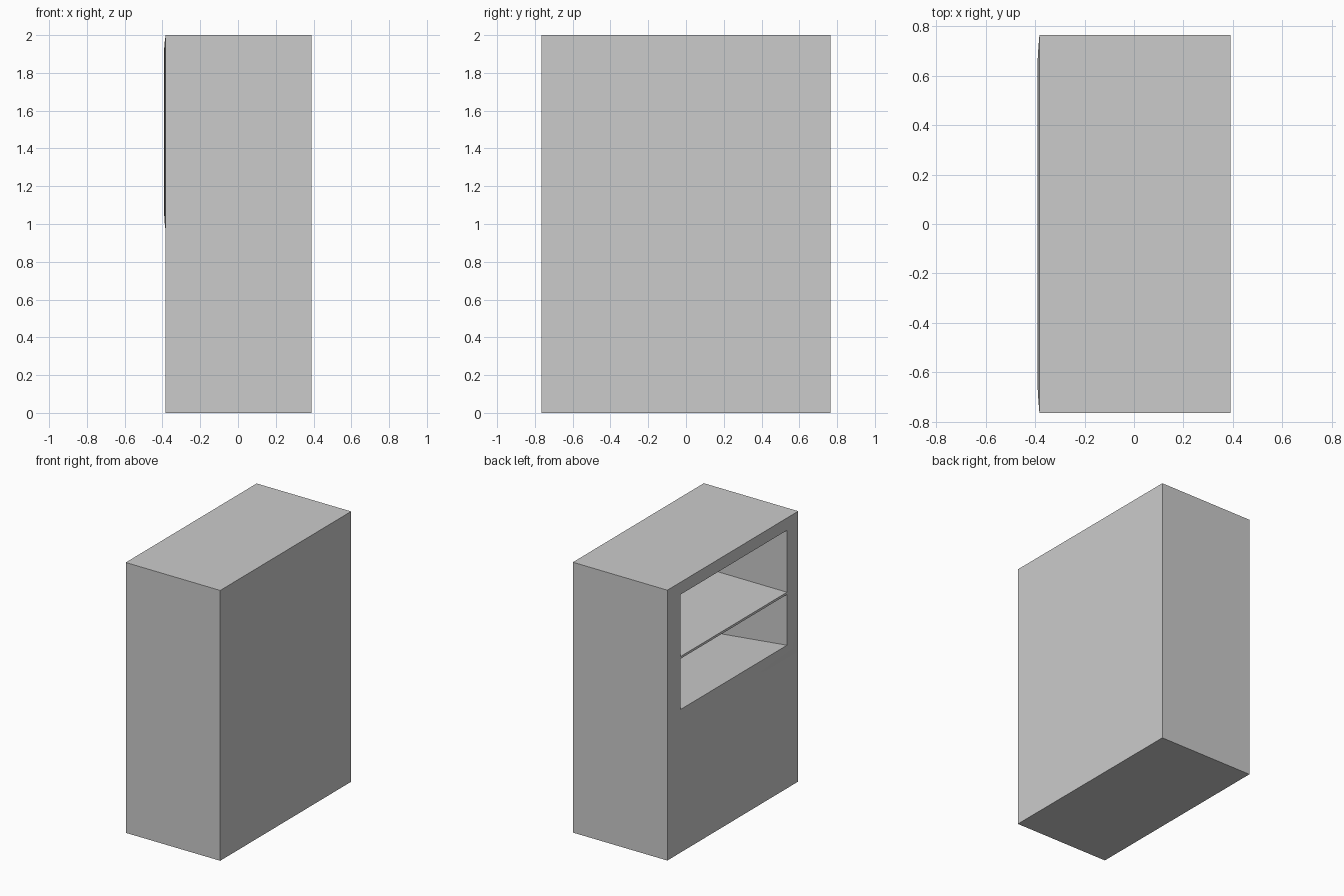
import bpy, bmesh, math

if "Cube" in bpy.data.objects:
    bpy.data.objects.remove(bpy.data.objects["Cube"])

X_BACK, X_FRONT, X_LIP = 0.39, -0.383, -0.391
HALF_Y, TOP, SPLIT = 0.765, 2.0, 0.96
OPEN_Y, OPEN_LO, OPEN_HI = 0.622, 1.065, 1.915
X_CAVITY = 0.33


def finish(name, bm):
    bmesh.ops.recalc_face_normals(bm, faces=bm.faces)
    mesh = bpy.data.meshes.new(name)
    bm.to_mesh(mesh)
    bm.free()
    obj = bpy.data.objects.new(name, mesh)
    bpy.context.collection.objects.link(obj)
    return obj


def rect_x(x, hy, z0, z1):
    """Rectangle across the x axis; its first side is the bottom."""
    return [(x, -hy, z0), (x, hy, z0), (x, hy, z1), (x, -hy, z1)]


def rect_z(z):
    return [(X_FRONT, -HALF_Y, z), (X_BACK, -HALF_Y, z),
            (X_BACK, HALF_Y, z), (X_FRONT, HALF_Y, z)]


def loft(name, rings, cap_end=False, skip=()):
    """Bridge rectangles in order, leaving out the (ring, side) pairs in skip."""
    bm = bmesh.new()
    vs = [[bm.verts.new(p) for p in ring] for ring in rings]
    for r in range(len(vs) - 1):
        for i in range(4):
            if (r, i) not in skip:
                j = (i + 1) % 4
                bm.faces.new((vs[r][i], vs[r][j], vs[r + 1][j], vs[r + 1][i]))
    bm.faces.new(vs[0])
    if cap_end:
        bm.faces.new(vs[-1])
    return finish(name, bm)


# Solid lower half of the cabinet
loft("cabinet_base", [rect_z(0), rect_z(SPLIT)])

# Upper half: outer shell, gently bulging frame, then the recess inside
rings = [rect_x(X_BACK, HALF_Y, SPLIT, TOP)]
for i in range(7):
    t = i / 6
    rings.append(rect_x(X_FRONT + (X_LIP - X_FRONT) * math.sin(t * math.pi / 2),
                        HALF_Y + (OPEN_Y - HALF_Y) * t,
                        SPLIT + (OPEN_LO - SPLIT) * t,
                        TOP + (OPEN_HI - TOP) * t))
# Recess floor slopes down towards the rear
rings.append(rect_x(X_CAVITY, OPEN_Y, OPEN_LO - 0.08, OPEN_HI))
upper = loft("cabinet_upper", rings, cap_end=True, skip={(0, 0)})

# Thin shelf across the recess
loft("shelf", [rect_x(X_LIP, OPEN_Y, 1.44, 1.457),
               rect_x(X_CAVITY, OPEN_Y, 1.44, 1.457)], cap_end=True)

# Smooth the frame bulge, keep the box edges sharp
bpy.ops.object.select_all(action='DESELECT')
upper.select_set(True)
bpy.context.view_layer.objects.active = upper
bpy.ops.object.shade_smooth_by_angle(angle=math.radians(30))
